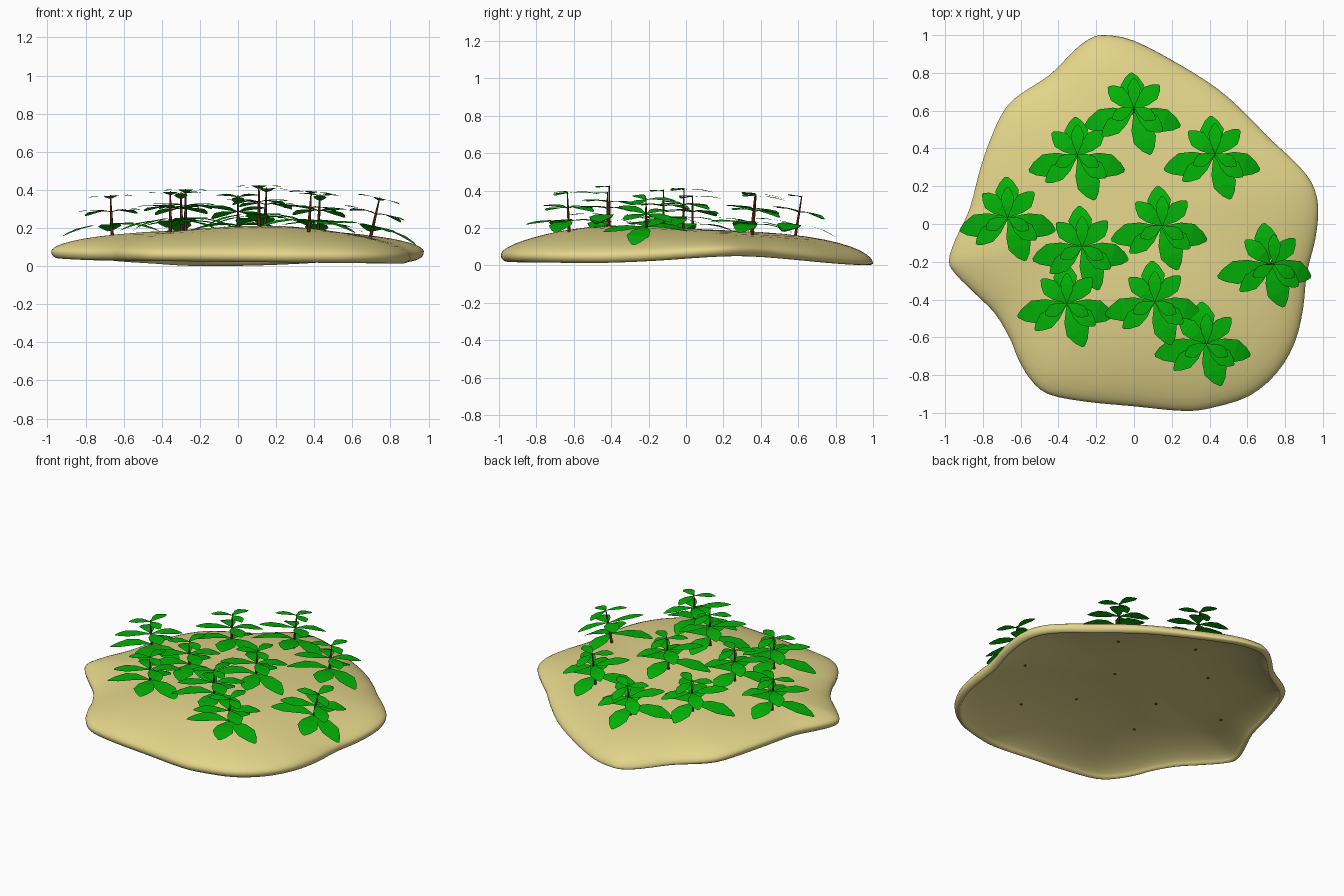
import bpy, bmesh, math
from mathutils import Vector

if "Cube" in bpy.data.objects:
    bpy.data.objects.remove(bpy.data.objects["Cube"])


def material(name, rgb):
    m = bpy.data.materials.new(name)
    m.diffuse_color = (*rgb, 1)
    m.use_nodes = True
    m.node_tree.nodes["Principled BSDF"].inputs["Base Color"].default_value = m.diffuse_color
    return m


SAND = material("sand", (0.77, 0.665, 0.255))
LEAF = material("leaf green", (0.001, 0.44, 0.002))
STEM = material("stem brown", (0.17, 0.032, 0.014))


def make_object(name, bm, mats):
    bmesh.ops.recalc_face_normals(bm, faces=bm.faces)
    me = bpy.data.meshes.new(name)
    bm.to_mesh(me)
    bm.free()
    for m in mats:
        me.materials.append(m)
    ob = bpy.data.objects.new(name, me)
    bpy.context.collection.objects.link(ob)
    return ob


# Outline of the sand mound, counter-clockwise from the right
CTRL = [(0.975, 0.09), (0.94, 0.22), (0.85, 0.33), (0.715, 0.455), (0.61, 0.565),
        (0.45, 0.71), (0.24, 0.845), (0, 0.97), (-0.16, 1.0), (-0.235, 0.98),
        (-0.315, 0.92), (-0.445, 0.79), (-0.605, 0.685), (-0.685, 0.605), (-0.75, 0.475),
        (-0.815, 0.29), (-0.87, 0.08), (-0.945, -0.08), (-0.98, -0.195), (-0.945, -0.265),
        (-0.84, -0.37), (-0.735, -0.475), (-0.655, -0.61), (-0.615, -0.71), (-0.55, -0.82),
        (-0.455, -0.90), (-0.26, -0.94), (0, -0.965), (0.27, -0.99), (0.425, -0.97),
        (0.61, -0.91), (0.755, -0.79), (0.85, -0.63), (0.895, -0.45), (0.915, -0.26),
        (0.96, -0.08)]


def smooth_loop(pts, n=3):
    out, k = [], len(pts)
    for i in range(k):
        a, b, c, d = (Vector(pts[(i + j) % k]) for j in (-1, 0, 1, 2))
        for q in range(n):
            t = q / n
            out.append(0.5 * (2 * b + (c - a) * t + (2 * a - 5 * b + 4 * c - d) * t * t
                              + (3 * b - a - 3 * c + d) * t ** 3))
    return out


RIM = smooth_loop(CTRL)


def step(a, b, x):
    t = max(0, min(1, (x - a) / (b - a)))
    return t * t * (3 - 2 * t)


def rim_low(x, y):
    z = 0.022 + 0.028 * step(-0.5, 0.25, y) - 0.05 * step(0.25, 1.05, y)
    return max(0, z - 0.01 * x * (1 - step(-0.2, 0.4, y)))


def rim_mid(x, y):
    return rim_low(x, y) + 0.036 - 0.026 * step(0.4, 1, y)


def peak(x, y):
    return 0.186 + 0.036 * math.exp(-((x - 0.15) ** 2 + (y + 0.5) ** 2) / 0.22)


def top_z(rim, s):
    base = rim_mid(*rim)
    return base + (peak(*(rim * s)) - base) * (1 - s ** 2.6) ** 0.53


LIP = 0.965  # the hollow underside starts inside this share of the outline


def low_z(rim, s):
    edge = rim_low(*rim)
    if s >= LIP:
        e = (s - LIP) / (1 - LIP)
        return edge + (rim_mid(*rim) - edge) * (1 - math.sqrt(max(0, 1 - e * e)))
    return edge + (peak(*(rim * s)) - 0.035 - edge) * (1 - (s / LIP) ** 2.6) ** 0.62


def ground(x, y):
    """Top and bottom height of the mound at a point."""
    p = Vector((x, y))
    a = math.atan2(y, x)
    rim = min(RIM, key=lambda r: abs((math.atan2(r.y, r.x) - a + math.pi) % math.tau - math.pi))
    s = p.length / rim.length
    return top_z(rim, s), low_z(rim, s)


# Sand mound: a shell of rings from the top centre, round the rim, to the hollow underside
up = [0.12, 0.25, 0.4, 0.52, 0.64, 0.74, 0.82, 0.88, 0.93, 0.965, 0.985, 0.996]
down = [0.998, 0.994, 0.987, 0.976, 0.965, 0.955, 0.94, 0.91, 0.86, 0.79, 0.7, 0.6, 0.48, 0.35, 0.2]
spec = [(s, top_z) for s in up] + [(1.0, top_z)] + [(s, low_z) for s in down]
bm = bmesh.new()
rings = [[bm.verts.new((*(r * s), f(r, s))) for r in RIM] for s, f in spec]
n = len(RIM)
for a, b in zip(rings, rings[1:]):
    for i in range(n):
        j = (i + 1) % n
        bm.faces.new((a[i], b[i], b[j], a[j]))
for ring, f in ((rings[0], top_z), (rings[-1], low_z)):
    c = bm.verts.new((0, 0, f(RIM[0], 0)))
    for i in range(n):
        bm.faces.new((c, ring[i], ring[(i + 1) % n]))
mound = make_object("sand_mound", bm, [SAND])
for p in mound.data.polygons:
    p.use_smooth = True

# Leaf outline: position along the leaf, half width (share of full width)
LEAF_SHAPE = [(0, 0.05), (0.12, 0.14), (0.38, 0.4), (0.66, 0.5), (0.88, 0.28), (1, 0.06)]


def add_leaf(bm, z, angle, length, width, rise, drop):
    d = Vector((math.cos(angle), math.sin(angle), 0))
    side = Vector((-d.y, d.x, 0))
    prev = None
    for t, w in LEAF_SHAPE:
        mid = d * length * t + Vector((0, 0, z + rise * t - drop * t * t))
        pair = [bm.verts.new(mid + side * width * w * k) for k in (-1, 1)]
        if prev:
            bm.faces.new((prev[0], pair[0], pair[1], prev[1]))
        prev = pair


# Leaf tiers: stem height, width, rise, then (angle, length, drop) of each leaf
TIERS = [
    (0.055, 0.125, 0.045, [(94, 0.215, 0.075), (195, 0.27, 0.09),
                           (291, 0.245, 0.045), (344, 0.255, 0.085)]),
    (0.125, 0.095, 0.045, [(45, 0.19, 0.06), (137, 0.185, 0.06),
                           (220, 0.22, 0.035), (322, 0.19, 0.04)]),
    (0.205, 0.07, 0.03, [(90, 0.16, 0.04), (208, 0.13, 0.03), (330, 0.13, 0.03)]),
]
bm = bmesh.new()
for z, w, rise, leaves in TIERS:
    for ang, ln, drop in leaves:
        add_leaf(bm, z, math.radians(ang), ln, w, rise, drop)
leaf_mesh_ob = make_object("plant_leaves_1", bm, [LEAF])

# Plants: tip x, tip y, lean x, lean y
PLANTS = [(0, 0.62, 0, 0.035), (-0.30, 0.37, -0.005, 0.02), (0.43, 0.375, 0.01, 0.02),
          (-0.67, 0.035, -0.01, 0), (-0.275, -0.12, 0, 0), (0.15, -0.01, 0.01, 0.005),
          (0.745, -0.215, 0.05, -0.005), (-0.355, -0.42, 0, 0), (0.11, -0.41, 0, 0),
          (0.385, -0.635, 0.015, -0.01)]
H = 0.215
for i, (tx, ty, lx, ly) in enumerate(PLANTS, 1):
    x, y = tx - lx, ty - ly
    top, low = ground(x, y)
    axis = Vector((lx, ly, H)).normalized()
    rot = Vector((0, 0, 1)).rotation_difference(axis)
    # Tapered stem reaching just through the shell
    bm = bmesh.new()
    depth = top - low + 0.004
    prev = None
    for z, r in ((-depth, 0.009), (0, 0.009), (0.1, 0.007), (H, 0.003)):
        ring = [bm.verts.new((r * math.cos(k * math.tau / 6), r * math.sin(k * math.tau / 6), z))
                for k in range(6)]
        if prev:
            for k in range(6):
                m = (k + 1) % 6
                bm.faces.new((prev[k], prev[m], ring[m], ring[k]))
        else:
            bm.faces.new(ring)
        prev = ring
    bm.faces.new(prev)
    stem = make_object(f"plant_stem_{i}", bm, [STEM])
    if i == 1:
        foliage = leaf_mesh_ob
    else:
        foliage = bpy.data.objects.new(f"plant_leaves_{i}", leaf_mesh_ob.data)
        bpy.context.collection.objects.link(foliage)
    for ob in (stem, foliage):
        ob.location = (x, y, top)
        ob.rotation_mode = 'QUATERNION'
        ob.rotation_quaternion = rot
